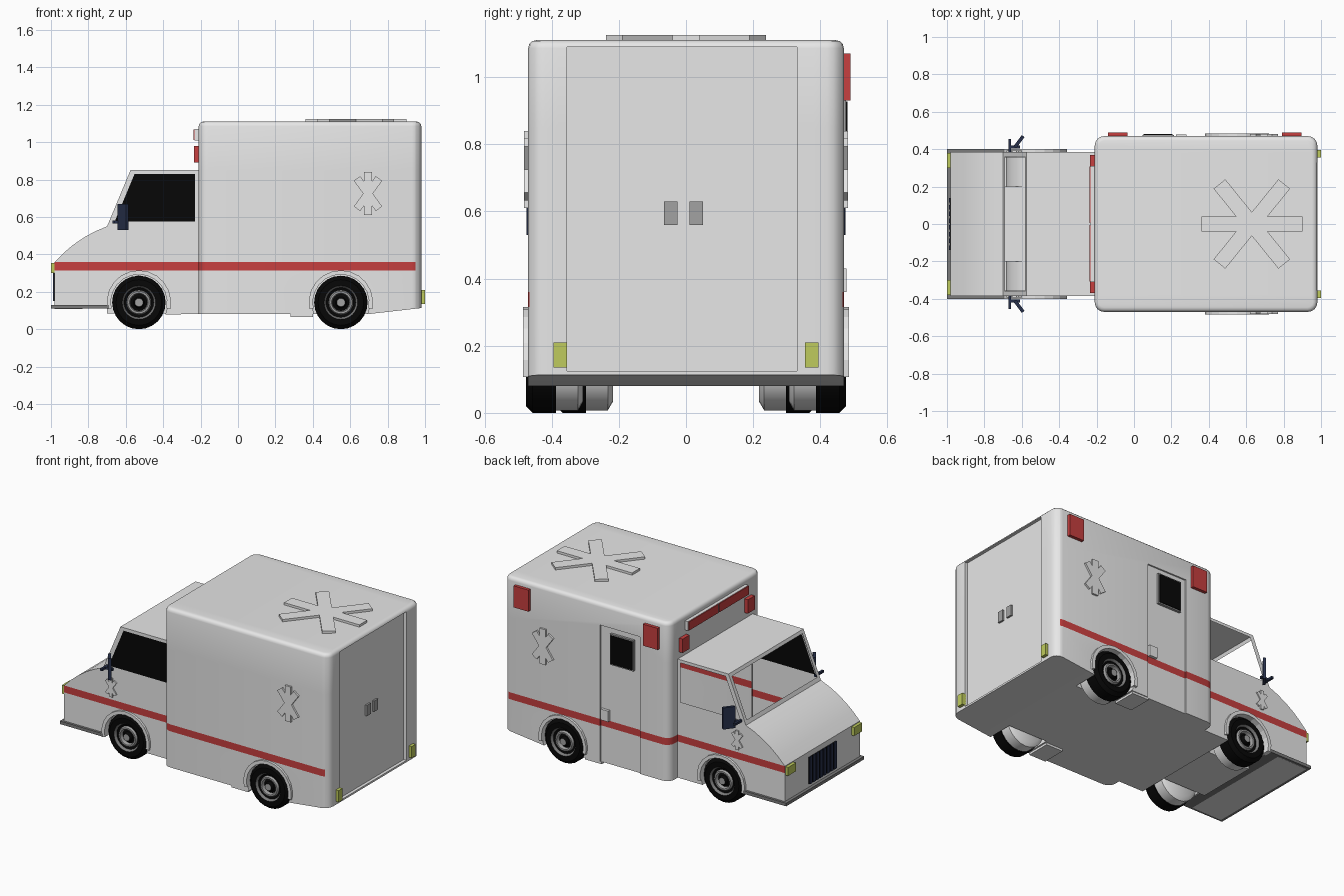
import bpy, bmesh, math
from mathutils import Vector

if "Cube" in bpy.data.objects:
    bpy.data.objects.remove(bpy.data.objects["Cube"])

def mat(name, r, g, b):
    m = bpy.data.materials.new(name)
    m.diffuse_color = (r, g, b, 1)
    m.use_nodes = True
    m.node_tree.nodes["Principled BSDF"].inputs["Base Color"].default_value = m.diffuse_color
    return m

WHITE = mat("white paint", .8, .8, .8)
RED = mat("red", .57, .05, .05)
YELLOW = mat("yellow lamp", .52, .6, .11)
BLACK = mat("black", .002, .002, .002)
NAVY = mat("dark navy", .02, .03, .07)
DARK = mat("dark grey", .2, .2, .2)
GREY = mat("mid grey", .36, .36, .36)

def finish(name, bm, mats, smooth=False):
    me = bpy.data.meshes.new(name)
    bm.to_mesh(me)
    bm.free()
    ob = bpy.data.objects.new(name, me)
    bpy.context.collection.objects.link(ob)
    for m in mats:
        me.materials.append(m)
    if smooth:
        smooth_obj(ob)
    return ob

def smooth_obj(ob):
    bpy.ops.object.select_all(action='DESELECT')
    bpy.context.view_layer.objects.active = ob
    ob.select_set(True)
    bpy.ops.object.shade_smooth_by_angle(angle=math.radians(35))

def solid_bm(a, b):
    """Closed prism between two matching outlines."""
    bm = bmesh.new()
    va, vb = [bm.verts.new(p) for p in a], [bm.verts.new(p) for p in b]
    bm.faces.new(va)
    bm.faces.new(vb[::-1])
    for i in range(len(a)):
        j = (i + 1) % len(a)
        bm.faces.new((va[j], va[i], vb[i], vb[j]))
    bmesh.ops.recalc_face_normals(bm, faces=bm.faces)
    return bm

def side_bm(pts, y0, y1):
    return solid_bm([(x, y0, z) for x, z in pts], [(x, y1, z) for x, z in pts])

def prism(name, pts, y0, y1, m):
    return finish(name, side_bm(pts, y0, y1), [m])

def box(name, x0, x1, y0, y1, z0, z1, m=WHITE):
    return prism(name, [(x0, z0), (x1, z0), (x1, z1), (x0, z1)], y0, y1, m)

def arc(cx, cz, r, a0, a1, n):
    ang = [math.radians(a0 + (a1 - a0) * i / n) for i in range(n + 1)]
    return [(cx + r * math.cos(a), cz + r * math.sin(a)) for a in ang]

def bisect(bm, co, no):
    bmesh.ops.bisect_plane(bm, geom=bm.verts[:] + bm.edges[:] + bm.faces[:],
                           plane_co=co, plane_no=no, dist=1e-5)

def cut(ob, cutter):
    cutter.hide_render = True
    md = ob.modifiers.new("cut", 'BOOLEAN')
    md.operation, md.solver, md.object = 'DIFFERENCE', 'EXACT', cutter
    bpy.context.view_layer.objects.active = ob
    bpy.ops.object.modifier_apply(modifier=md.name)
    bpy.data.objects.remove(cutter)

FW, RW, WZ = -.53, .55, .143      # wheel centres
S0, S1 = .315, .36                # stripe heights
Z = (0, 0, 1)

# Rear box: rounded upright corners, then a tighter roof edge
bm = side_bm([(-.21, .08), (.98, .08), (.98, 1.11), (-.21, 1.11)], -.47, .47)
up = [e for e in bm.edges if abs(e.verts[0].co.z - e.verts[1].co.z) > .5]
bmesh.ops.bevel(bm, geom=up, offset=.05, segments=4, profile=.5, affect='EDGES')
top = [e for e in bm.edges if min(v.co.z for v in e.verts) > 1.1]
bmesh.ops.bevel(bm, geom=top, offset=.024, segments=3, profile=.5, affect='EDGES')
body = finish("rear_box", bm, [WHITE, RED])
for s in (-1, 1):
    cut(body, prism("arch_cutter", arc(RW, WZ, .155, 0, 342, 19), s * .30, s * .6, WHITE))
cut(body, prism("tail_cutter", [(.69, .05), (1.1, .05), (1.1, .127), (.69, .08)], -.6, .6, WHITE))
cut(body, box("rear_door_cutter", .96, 1.1, -.355, .33, .125, 1.09))
cut(body, box("side_door_cutter", 0, .29, .46, .6, .05, .97))

# Box stripe, and the opening through to the cab
bm = bmesh.new()
bm.from_mesh(body.data)
for co, no in (((0, 0, S0), Z), ((0, 0, S1), Z), ((0, 0, .849), Z), ((.95, 0, 0), (1, 0, 0)),
               ((0, .38, 0), (0, 1, 0)), ((0, -.38, 0), (0, 1, 0))):
    bisect(bm, co, no)
bm.normal_update()
opening = []
for f in bm.faces:
    c = f.calc_center_median()
    f.material_index = 0
    if S0 < c.z < S1 and c.x < .95 and abs(c.y) > .38:
        f.material_index = 1
    if f.normal.x < -.9 and c.x < -.2 and abs(c.y) < .38 and c.z < .849:
        opening.append(f)
bmesh.ops.delete(bm, geom=opening, context='FACES')
bm.to_mesh(body.data)
bm.free()
smooth_obj(body)

# Cab: extruded side profile with wheel arch, open window and windscreen
prof = [(-.98, .108), (-.98, .36), (-.93, .41), (-.88, .452), (-.82, .493), (-.76, .525), (-.70, .55),
        (-.575, .85), (-.20, .85), (-.20, .08)] + arc(FW, WZ, .155, -24, 192, 14)
bm = side_bm(prof, -.385, .385)
slope = Vector((-.30, 0, .125)).normalized()
edge = Vector((-.70, 0, .55)) - slope * .028
for co, no in (((0, 0, S0), Z), ((0, 0, S1), Z), ((0, 0, .575), Z),
               ((0, 0, .83), Z), ((-.23, 0, 0), (1, 0, 0)), (edge, slope),
               ((0, .36, 0), (0, 1, 0)), ((0, -.36, 0), (0, 1, 0))):
    bisect(bm, co, no)
bm.normal_update()
holes = []
for f in bm.faces:
    c, n = f.calc_center_median(), f.normal
    glass = .575 < c.z < .83
    if abs(n.y) > .9:
        if S0 < c.z < S1:
            f.material_index = 1
        if glass and c.x < -.23 and (c - edge).dot(slope) < -1e-4:
            if n.y > 0:
                holes.append(f)
            else:
                f.material_index = 2
    elif n.x < -.9 and glass and abs(c.y) < .36:
        holes.append(f)
    elif n.x > .9 and c.x > -.201:
        holes.append(f)
bmesh.ops.delete(bm, geom=holes, context='FACES')
finish("cab", bm, [WHITE, RED, BLACK], True)
box("front_underbody", -.70, -.36, -.20, .20, .085, .29)

# Bumper lip and grille
box("front_bumper", -1, -.69, -.40, .40, .11, .13, DARK)
box("grille_back", -.983, -.97, -.14, .14, .15, .325, BLACK)
for i in range(8):
    y = -.126 + i * .036
    box("grille_slat", -.988, -.98, y - .012, y + .012, .15, .325, NAVY)

def wheel(name, x, y, s):
    """Turned wheel; y is the outer face, s the side."""
    pr = [(0, 0), (.022, 0), (.03, -.02), (.045, -.028), (.05, -.006), (.06, -.006), (.066, -.02),
          (.08, -.015), (.09, 0), (.122, 0), (.143, -.02), (.143, -.09), (.136, -.09), (.136, -.155), (.11, -.17), (0, -.17)]
    cols = [0, 1, 1, 0, 0, 0, 1, 2, 1, 1, 1, 1, 3, 3, 3]
    n = 24
    bm = bmesh.new()
    rings = []
    for r, d in pr:
        if r == 0:
            rings.append([bm.verts.new((x, y + s * d, WZ))] * n)
        else:
            rings.append([bm.verts.new((x + r * math.cos(2 * math.pi * k / n), y + s * d,
                                        WZ + r * math.sin(2 * math.pi * k / n))) for k in range(n)])
    for i, c in enumerate(cols):
        for k in range(n):
            q = [rings[i][k], rings[i][k - 1], rings[i + 1][k - 1], rings[i + 1][k]]
            bm.faces.new(list(dict.fromkeys(q))).material_index = c
    bmesh.ops.recalc_face_normals(bm, faces=bm.faces)
    finish(name, bm, [GREY, BLACK, DARK, WHITE], True)

def star(name, f, d, a, w, long, short):
    """Six-armed raised emblem; f maps (u, v, depth) to space."""
    arms, pts = [0, a, 180 - a, 180, 180 + a, 360 - a], []
    for i, a in enumerate(arms):
        b = arms[(i + 1) % 6] + (360 if i == 5 else 0)
        ca, sa = math.cos(math.radians(a)), math.sin(math.radians(a))
        L = short if i % 3 else long
        pts += [(L * ca + w * sa, L * sa - w * ca), (L * ca - w * sa, L * sa + w * ca)]
        r, mid = w / math.sin(math.radians((b - a) / 2)), math.radians((a + b) / 2)
        pts.append((r * math.cos(mid), r * math.sin(mid)))
    finish(name, solid_bm([f(u, v, -.005) for u, v in pts], [f(u, v, d) for u, v in pts]), [WHITE])

star("roof_star", lambda u, v, d: (.63 + u, v, 1.11 + d), .015, 51, .04, .27, .275)

# Parts repeated on both sides
for s in (-1, 1):
    wheel("front_wheel", FW, s * .388, s)
    wheel("rear_wheel", RW, s * .477, s)
    for nm, x, y in (("front_arch", FW, .385), ("rear_arch", RW, .47)):
        ring = arc(x, WZ, .172, -12, 192, 12) + arc(x, WZ, .15, 192, -12, 12)
        prism(nm, ring, s * (y - .03), s * (y + .015), WHITE)
    box("mud_flap", .28, .40, s * .31, s * .465, .066, .082)
    star("side_star", lambda u, v, d: (.695 + v, s * (.47 + d), .725 + u), .012, 36, .021, .115, .1)
    star("cab_star", lambda u, v, d: (-.64 + v, s * (.385 + d), .44 + u), .008, 36, .011, .062, .054)
    box("headlamp", -1, -.975, s * .30, s * .38, .30, .355, YELLOW)
    box("tail_lamp", .97, 1, s * .355, s * .395, .135, .21, YELLOW)
    box("front_beacon", -.235, -.20, s * .30, s * .37, .89, .98, RED)
    # mirror on a bracket
    box("mirror_arm", -.672, -.658, s * .375, s * .455, .565, .58, NAVY)
    box("mirror_stay", -.67, -.61, s * .405, s * .42, .565, .58, NAVY)
    plan = [(-.645, .415), (-.63, .405), (-.585, .465), (-.60, .475)]
    finish("mirror", solid_bm([(x, s * y, .53) for x, y in plan],
                              [(x, s * y, .67) for x, y in plan]), [NAVY])
    # light bar lens halves
    box("light_bar_lens", -.237, -.229, s * .006, s * .308, 1.012, 1.068, RED)

box("light_bar", -.232, -.20, -.31, .31, 1.01, 1.07)

# Rear door handles
for y in (-.045, .03):
    box("rear_handle", .955, .972, y - .02, y + .02, .56, .63, GREY)

# Warning lamps and door fittings on the far side
for x in (-.14, .79):
    box("side_beacon", x, x + .105, .465, .49, .93, 1.07, RED)
box("door_window_frame", .045, .213, .455, .476, .735, .935, GREY)
box("door_window", .052, .206, .47, .481, .743, .927, BLACK)
box("door_handle", .225, .28, .455, .478, .36, .43)
